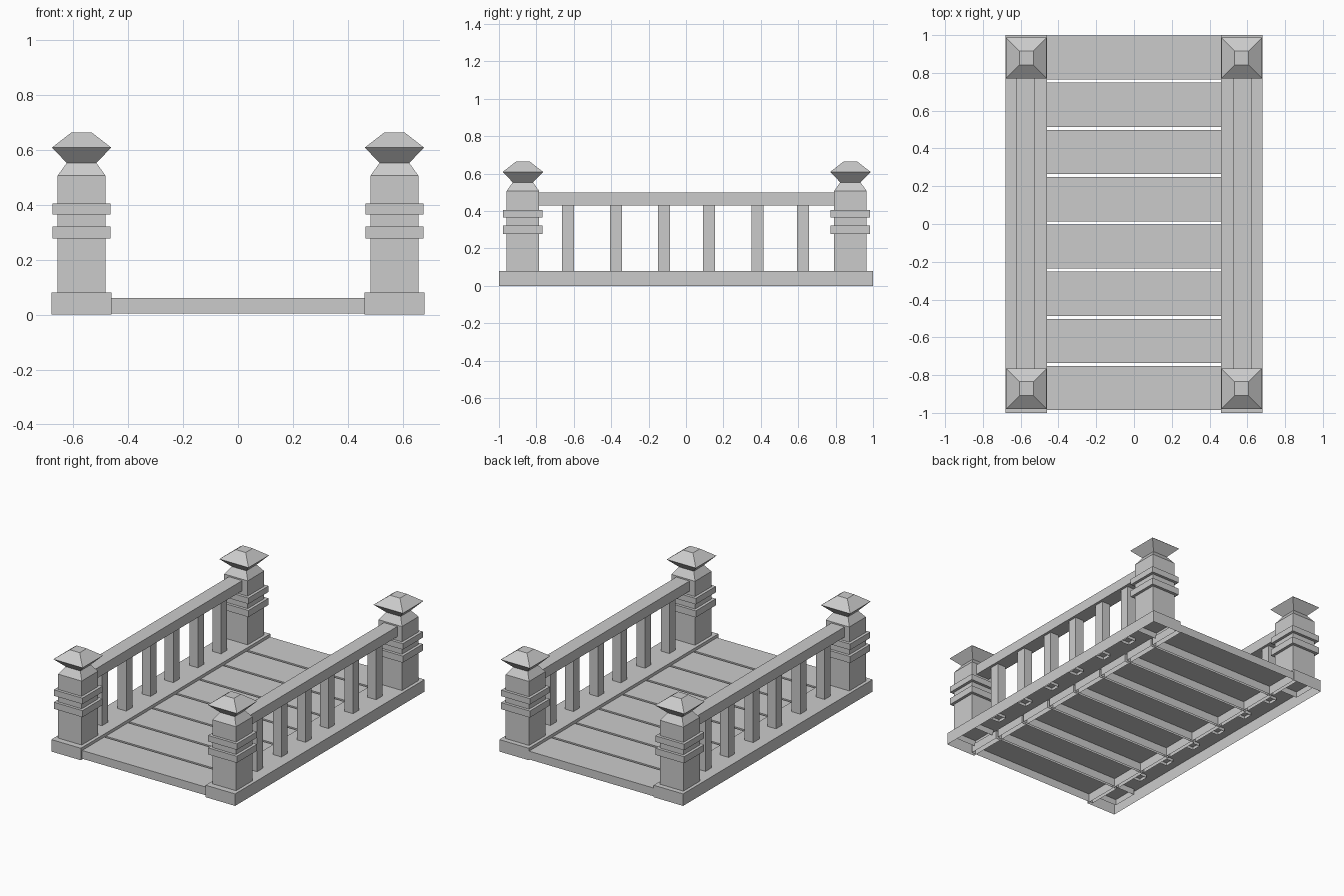
import bpy, bmesh

if "Cube" in bpy.data.objects:
    bpy.data.objects.remove(bpy.data.objects["Cube"])


def square_loft(name, cx, cy, profile, cap_bottom=True):
    """Stack square (half_x, half_y, z) sections into a flat-faced solid."""
    bm = bmesh.new()
    rings = [[bm.verts.new((cx + sx * hx, cy + sy * hy, z))
              for sx, sy in ((-1, -1), (1, -1), (1, 1), (-1, 1))]
             for hx, hy, z in profile]
    for a, b in zip(rings, rings[1:]):
        for i in range(4):
            j = (i + 1) % 4
            bm.faces.new((a[i], a[j], b[j], b[i]))
    bm.faces.new(rings[-1])
    if cap_bottom:
        bm.faces.new(rings[0][::-1])
    mesh = bpy.data.meshes.new(name)
    bm.to_mesh(mesh)
    bm.free()
    obj = bpy.data.objects.new(name, mesh)
    bpy.context.collection.objects.link(obj)
    return obj


def box(name, x, y, z, cap_bottom=True):
    """Box from (min, max) ranges; the underside can be left open."""
    hx, hy = (x[1] - x[0]) / 2, (y[1] - y[0]) / 2
    return square_loft(name, sum(x) / 2, sum(y) / 2,
                       [(hx, hy, z[0]), (hx, hy, z[1])], cap_bottom)


# Deck planks, open underneath
for i in range(8):
    y = 0.881 - 0.25 * i
    box(f"deck_plank_{i + 1}", (-0.49, 0.49), (y - 0.117, y + 0.117),
        (0.005, 0.06), False)

POST_X = 0.57
for side, s in (("left", -1), ("right", 1)):
    cx = s * POST_X
    # Side beam, open underneath
    box(f"{side}_beam", (cx - 0.109, cx + 0.109), (-1, 1), (0, 0.08), False)
    # Handrail
    rx = s * 0.573
    box(f"{side}_handrail", (rx - 0.049, rx + 0.049), (-0.81, 0.81), (0.43, 0.498))
    # Balusters
    for i, y in enumerate((-0.631, -0.374, -0.118, 0.123, 0.382, 0.626)):
        box(f"{side}_baluster_{i + 1}", (rx - 0.032, rx + 0.032),
            (y - 0.032, y + 0.032), (0.06, 0.44), False)
    for end, cy in (("front", -0.872), ("back", 0.879)):
        # Post with tapered neck and flared cap
        profile = [(0.087, 0.04), (0.087, 0.507), (0.054, 0.553),
                   (0.108, 0.609), (0.037, 0.664)]
        square_loft(f"{end}_{side}_post", cx, cy,
                    [(h, h, z) for h, z in profile], False)
        # Trim bands
        for n, (z0, z1) in enumerate(((0.278, 0.322), (0.365, 0.405))):
            box(f"{end}_{side}_band_{n + 1}", (cx - 0.106, cx + 0.106),
                (cy - 0.106, cy + 0.106), (z0, z1))
